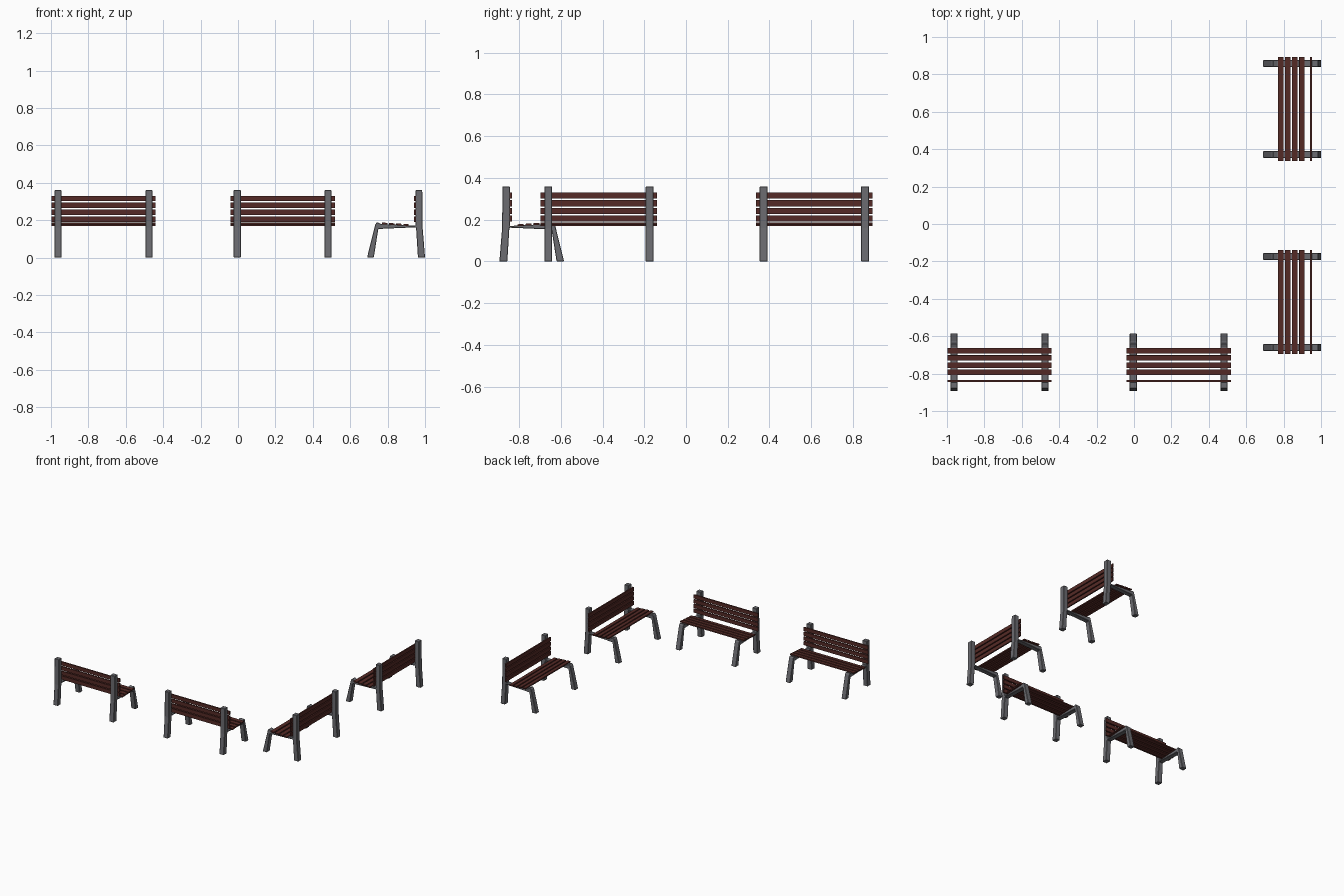
import bpy, bmesh, math
from mathutils import Matrix, Vector

if "Cube" in bpy.data.objects:
    bpy.data.objects.remove(bpy.data.objects["Cube"])


def material(name, color):
    m = bpy.data.materials.new(name)
    m.diffuse_color = (*color, 1)
    m.use_nodes = True
    m.node_tree.nodes["Principled BSDF"].inputs["Base Color"].default_value = m.diffuse_color
    return m


WOOD = material("dark_wood", (0.09, 0.023, 0.019))
METAL = material("grey_metal", (0.15, 0.15, 0.165))

# Side profile of one frame as (depth from back, height)
FRAME = [(0.0, 0.0), (0.038, 0.0), (0.048, 0.162), (0.25, 0.153), (0.274, 0.0),
         (0.31, 0.0), (0.266, 0.178), (0.256, 0.189), (0.236, 0.180),
         (0.050, 0.170), (0.050, 0.36), (0.015, 0.36), (0.013, 0.16)]
FRAME_WIDTH, FRAME_OFFSET = 0.038, 0.243
SLAT_LENGTH = 0.558


def make_object(name, bm, mat, world):
    bmesh.ops.recalc_face_normals(bm, faces=bm.faces)
    mesh = bpy.data.meshes.new(name)
    bm.to_mesh(mesh)
    bm.free()
    mesh.materials.append(mat)
    obj = bpy.data.objects.new(name, mesh)
    obj.matrix_world = world
    bpy.context.collection.objects.link(obj)
    return obj


def frame(name, u, world):
    bm = bmesh.new()
    face = bm.faces.new([bm.verts.new((u - FRAME_WIDTH / 2, v, z)) for v, z in FRAME])
    ext = bmesh.ops.extrude_face_region(bm, geom=[face])
    verts = [g for g in ext["geom"] if isinstance(g, bmesh.types.BMVert)]
    bmesh.ops.translate(bm, verts=verts, vec=(FRAME_WIDTH, 0, 0))
    obj = make_object(name, bm, METAL, world)
    # narrow chamfer on the hard edges
    bev = obj.modifiers.new("chamfer", "BEVEL")
    bev.width = 0.0025
    bev.segments = 1
    bev.limit_method = "ANGLE"
    bev.angle_limit = math.radians(40)


def slats(name, centres, depth, height, tilt, world):
    bm = bmesh.new()
    for v, z in centres:
        m = (Matrix.Translation((0, v, z)) @ Matrix.Rotation(tilt, 4, "X")
             @ Matrix.Diagonal((SLAT_LENGTH, depth, height, 1)))
        bmesh.ops.create_cube(bm, size=1, matrix=m)
    make_object(name, bm, WOOD, world)


def bench(index, location, angle):
    world = Matrix.Translation(Vector(location)) @ Matrix.Rotation(angle, 4, "Z")
    for side, u in (("left", -FRAME_OFFSET), ("right", FRAME_OFFSET)):
        frame(f"bench_{index}_{side}_frame", u, world)
    # four seat planks, sloping down to the back
    seat = [(0.102 + 0.038 * i, 0.1745 + 0.0025 * i) for i in range(4)]
    slats(f"bench_{index}_seat_slats", seat, 0.029, 0.009, math.atan(0.066), world)
    # four upright back planks
    back = [(0.0545, 0.205 + 0.037 * i) for i in range(4)]
    slats(f"bench_{index}_back_slats", back, 0.010, 0.029, 0, world)


# Two benches along the front edge, two along the right edge, facing inward
bench(1, (-0.719, -0.894, 0), 0)
bench(2, (0.239, -0.894, 0), 0)
bench(3, (1.0, -0.417, 0), math.pi / 2)
bench(4, (1.0, 0.615, 0), math.pi / 2)
